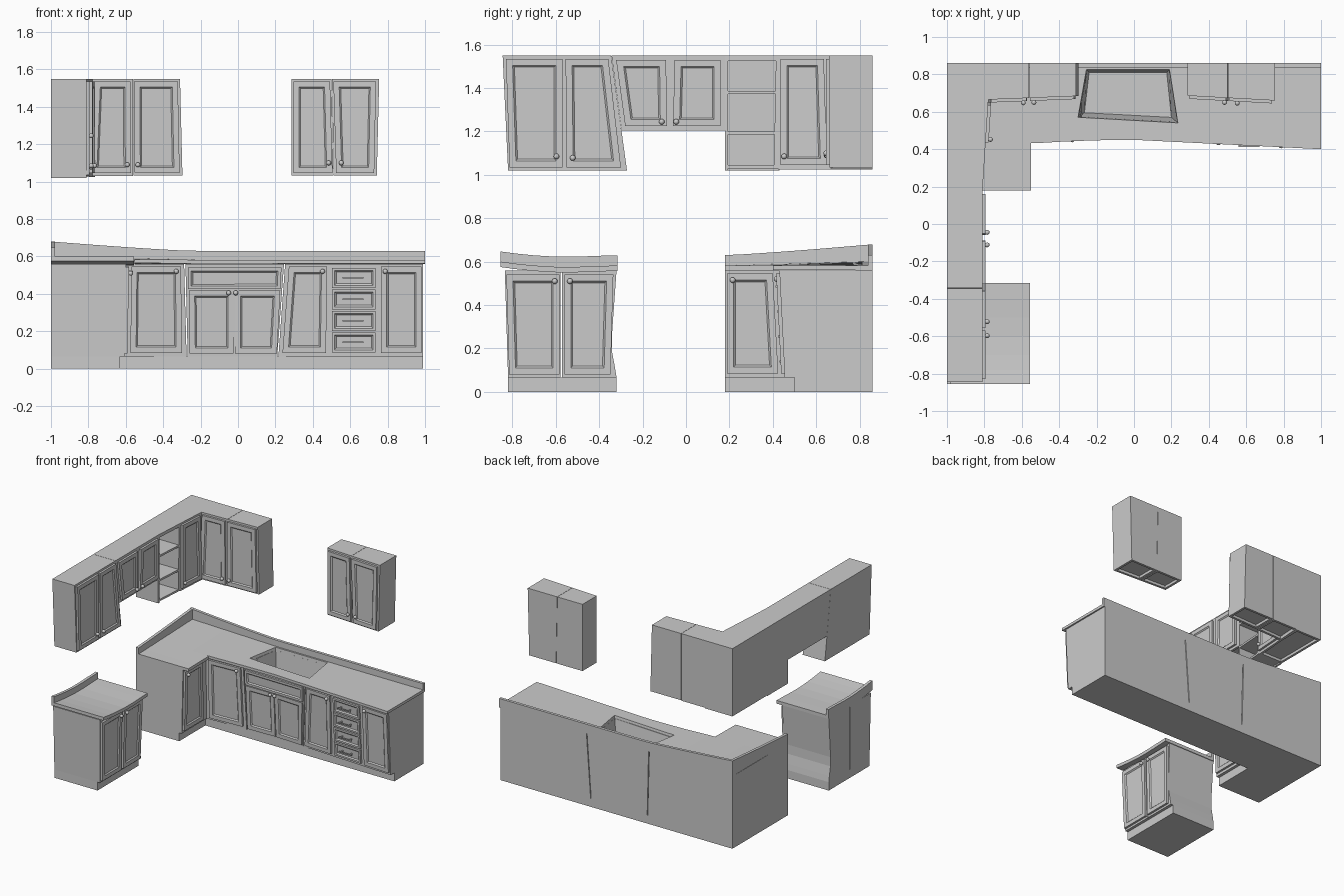
import bpy, bmesh
from mathutils import Matrix

if "Cube" in bpy.data.objects:
    bpy.data.objects.remove(bpy.data.objects["Cube"])


def finish(name, bm):
    bmesh.ops.recalc_face_normals(bm, faces=bm.faces)
    me = bpy.data.meshes.new(name)
    bm.to_mesh(me)
    bm.free()
    ob = bpy.data.objects.new(name, me)
    bpy.context.collection.objects.link(ob)
    return ob


def loft(rings):
    """Capped skin through rings of equal length; returns bmesh, first cap"""
    bm = bmesh.new()
    vs = [[bm.verts.new(p) for p in r] for r in rings]
    n = len(vs[0])
    for a, b in zip(vs, vs[1:]):
        for i in range(n):
            bm.faces.new((a[i], a[(i + 1) % n], b[(i + 1) % n], b[i]))
    cap = bm.faces.new(vs[0])
    bm.faces.new(vs[-1])
    bmesh.ops.recalc_face_normals(bm, faces=bm.faces)
    return bm, cap


def recess(bm, face, steps):
    for t, d in steps:
        bmesh.ops.inset_individual(bm, faces=[face], thickness=t, depth=d,
                                   use_even_offset=True)


def box(name, x0, x1, y0, y1, z0, z1):
    q = [(x0, y0), (x1, y0), (x1, y1), (x0, y1)]
    return finish(name, loft([[(x, y, z) for x, y in q] for z in (z0, z1)])[0])


# Cabinet face surfaces: (u along wall, v height, d outward)
def counter_front(x):
    return .45 - .02 * min(1, (x / .55) ** 2) if x < 0 else .45 - .05 * x

def base_face(u, v, d):
    return (u, counter_front(u) + .03 + .05 * (.56 - v) - d, v)

def side_base_face(u, v, d):
    return (-.598 - .02 * (.56 - v) + d, u, v)

def side_upper_face(u, v, d):
    return (-.81 + .065 * max(0, u - .18) + d, u, v)

def back_upper_face(u, v, d):
    return (u, .665 + .04 * (u + .78) - d, v)

def right_upper_face(u, v, d):
    return (u, .685 - .055 * (u - .3) - d, v)


def body(name, poly, face, hollow_bottom=False):
    front = [face(u, v, 0) for u, v in poly]
    side = face in (side_base_face, side_upper_face)
    back = [(-1, p[1], p[2]) if side else (p[0], .86, p[2]) for p in front]
    bm, _ = loft([front, back])
    if hollow_bottom:
        recess(bm, min(bm.faces, key=lambda f: f.normal.z), [(.018, 0), (.0005, -.02)])
    return finish(name, bm)


def quad(l0, r0, z0, r1, l1, z1):
    return [(l0, z0), (r0, z0), (r1, z1), (l1, z1)]


def door(name, poly, face, rim=.03, knob=None, t=.016):
    bm, cap = loft([[face(u, v, t) for u, v in poly], [face(u, v, 0) for u, v in poly]])
    recess(bm, cap, [(rim, 0), (.008, -.008)])
    finish(name, bm)
    if knob:
        bm = bmesh.new()
        bmesh.ops.create_uvsphere(bm, u_segments=12, v_segments=8, radius=.013,
                                  matrix=Matrix.Translation(face(*knob, t + .009)))
        for f in bm.faces:
            f.smooth = True
        finish(name + "_knob", bm)


# Base cabinet bodies and recessed plinths
bodies = [
    body("base_corner_body", quad(-.61, -.275, .065, -.288, -.61, .56), base_face),
    body("base_sink_body", quad(-.269, .21, .065, .246, -.281, .56), base_face),
    body("base_slanted_body", quad(.216, .492, .065, .492, .252, .56), base_face)]
body("base_drawer_body", quad(.492, .745, .065, .745, .492, .56), base_face)
body("base_end_body", quad(.745, .99, .065, .99, .745, .56), base_face)
body("base_leg_body", quad(.18, .86, .065, .86, .18, .56), side_base_face)
box("plinth_back", -.64, .99, .5, .86, 0, .065)
box("plinth_leg", -1, -.63, .18, .86, 0, .065)

# Base doors and sink false front
door("base_corner_door", quad(-.575, -.3, .085, -.305, -.57, .545), base_face, knob=(-.33, .52))
door("sink_false_front", quad(-.268, .228, .425, .232, -.268, .54), base_face, .018)
door("sink_door_left", quad(-.258, -.023, .08, -.023, -.262, .418), base_face, knob=(-.05, .405))
door("sink_door_right", quad(-.016, .208, .08, .226, -.016, .418), base_face, knob=(-.012, .405))
door("base_slanted_door", quad(.238, .47, .085, .477, .272, .545), base_face, knob=(.452, .52))
door("base_end_door", quad(.765, .982, .085, .982, .765, .545), base_face, knob=(.787, .52))
door("base_leg_door", quad(.19, .425, .085, .4, .19, .545), side_base_face, knob=(.215, .515))

# Drawers with bar handles
for i, z in enumerate((.485, .37, .255, .14)):
    door(f"drawer_{i}", quad(.503, .735, z - .053, .735, .503, z + .053), base_face, .014)
    y = base_face(.615, z, .016)[1]
    box(f"drawer_handle_{i}", .56, .67, y - .024, y - .016, z - .004, z + .004)
    for x in (.572, .65):
        box(f"handle_post_{i}", x, x + .008, y - .018, y + .01, z - .004, z + .004)


# Warped L-shaped countertop rising into the corner
def lift(x, y):
    return max(0, (-x - .25) / .75) * max(0, min(1, (y - .18) / .68))

def top_z(x, y):
    return .582 + .02 * lift(x, y)

def splash_z(x, y):
    return .63 + .05 * lift(x, y) ** 1.2

xs = [-1 + i * .1 for i in range(21)]
ys = [.18 + i * .085 for i in range(9)]
rings = []
for x in xs:
    f = counter_front(x)
    rings.append([(x, f, top_z(x, f) - .02), (x, f, top_z(x, f)),
                  (x, .86, top_z(x, .86)), (x, .86, .56)])
counter = finish("countertop_back", loft(rings)[0])
finish("countertop_leg", loft([[(-1, y, .56), (-1, y, top_z(-1, y)),
                               (-.552, y, top_z(-.552, y)), (-.552, y, .56)]
                              for y in (.18, .26, .34, .43)])[0])
finish("backsplash_back", loft([[(x, .86, .562), (x, .838, .562), (x, .838, splash_z(x, .86)),
                                (x, .86, splash_z(x, .86))] for x in xs])[0])
finish("backsplash_leg", loft([[(-1, y, .562), (-.978, y, .562), (-.978, y, splash_z(-1, y)),
                               (-1, y, splash_z(-1, y))] for y in ys])[0])

# Sink basin cut through counter and cabinets
rim = [(-.255, .825), (.19, .825), (.235, .54), (-.3, .57)]
floor = [(-.24, .81), (.175, .81), (.2, .57), (-.265, .595)]
cutter = finish("sink_cutter", loft([[(x, y, .42) for x, y in floor],
                                     [(x, y, .585) for x, y in rim],
                                     [(x, y, .75) for x, y in rim]])[0])
cutter.hide_render = True
cutter.display_type = 'WIRE'
for ob in bodies + [counter]:
    m = ob.modifiers.new("sink_cut", 'BOOLEAN')
    m.operation = 'DIFFERENCE'
    m.solver = 'EXACT'
    m.object = cutter

# Separate base cabinet on the left wall
body("island_body_left", quad(-.82, -.578, .065, -.578, -.835, .56), side_base_face)
body("island_body_right", [(-.572, .065), (-.32, .065), (-.327, .11), (-.34, .18), (-.342, .25),
                           (-.333, .38), (-.32, .56), (-.572, .56)], side_base_face)
box("island_plinth", -1, -.63, -.82, -.32, 0, .065)
door("island_door_left", quad(-.815, -.583, .08, -.583, -.828, .54), side_base_face, knob=(-.605, .51))
door("island_door_right", quad(-.56, -.348, .08, -.335, -.56, .54), side_base_face, knob=(-.535, .51))
curve = [(-.855, .6), (-.78, .59), (-.7, .582), (-.6, .576), (-.5, .576), (-.4, .58), (-.315, .582)]
finish("island_countertop", loft([[(-1, y, z - .025), (-.555, y, z - .025), (-.555, y, z), (-1, y, z)]
                                  for y, z in curve])[0])
finish("island_backsplash", loft([[(-1, y, z - .02), (-.978, y, z - .02), (-.978, y, z + .047),
                                   (-1, y, z + .047)] for y, z in curve])[0])

# Upper cabinets on the left wall
S = side_upper_face
body("upper_left_body", quad(-.82, -.272, 1.02, -.345, -.845, 1.55), S, True)
body("upper_short_body", quad(-.297, .18, 1.205, .18, -.343, 1.55), S, True)
body("upper_corner_body", quad(.425, .86, 1.025, .86, .425, 1.55), S, True)
door("upper_left_door_a", quad(-.813, -.57, 1.035, -.57, -.83, 1.535), S, knob=(-.597, 1.085))
door("upper_left_door_b", quad(-.55, -.3, 1.035, -.358, -.555, 1.535), S, knob=(-.522, 1.078))
door("upper_short_door_a", quad(-.28, -.088, 1.225, -.092, -.322, 1.53), S, knob=(-.112, 1.245))
door("upper_short_door_b", quad(-.06, .16, 1.225, .16, -.052, 1.53), S, knob=(-.045, 1.245))
door("upper_corner_door", quad(.435, .65, 1.045, .635, .435, 1.535), S, knob=(.452, 1.085))

# Open shelf unit
box("shelf_back", -1, -.985, .18, .43, 1.02, 1.55)
body("shelf_side", quad(.18, .193, 1.02, .193, .18, 1.55), S)
body("shelf_side_corner", quad(.405, .428, 1.03, .428, .415, 1.55), S)
for name, z, t in (("shelf_bottom", 1.03, .015), ("shelf_low", 1.185, .015),
                   ("shelf_high", 1.372, .015), ("shelf_top", 1.525, .025)):
    body(name, quad(.185, .42, z, .42, .185, z + t), S)

# Upper cabinets on the back wall
B, R = back_upper_face, right_upper_face
body("upper_back_body_a", quad(-.8, -.562, 1.03, -.562, -.8, 1.55), B, True)
body("upper_back_body_b", quad(-.56, -.297, 1.033, -.31, -.56, 1.55), B, True)
door("upper_back_door_a", quad(-.785, -.572, 1.045, -.575, -.765, 1.535), B, knob=(-.592, 1.09))
door("upper_back_door_b", quad(-.552, -.312, 1.045, -.322, -.555, 1.535), B, knob=(-.535, 1.09))
body("upper_right_body_a", quad(.285, .51, 1.033, .5, .285, 1.55), R, True)
body("upper_right_body_b", quad(.512, .742, 1.033, .755, .502, 1.55), R, True)
door("upper_right_door_a", quad(.297, .505, 1.045, .492, .297, 1.535), R, knob=(.485, 1.1))
door("upper_right_door_b", quad(.525, .728, 1.045, .738, .51, 1.535), R, knob=(.552, 1.1))
